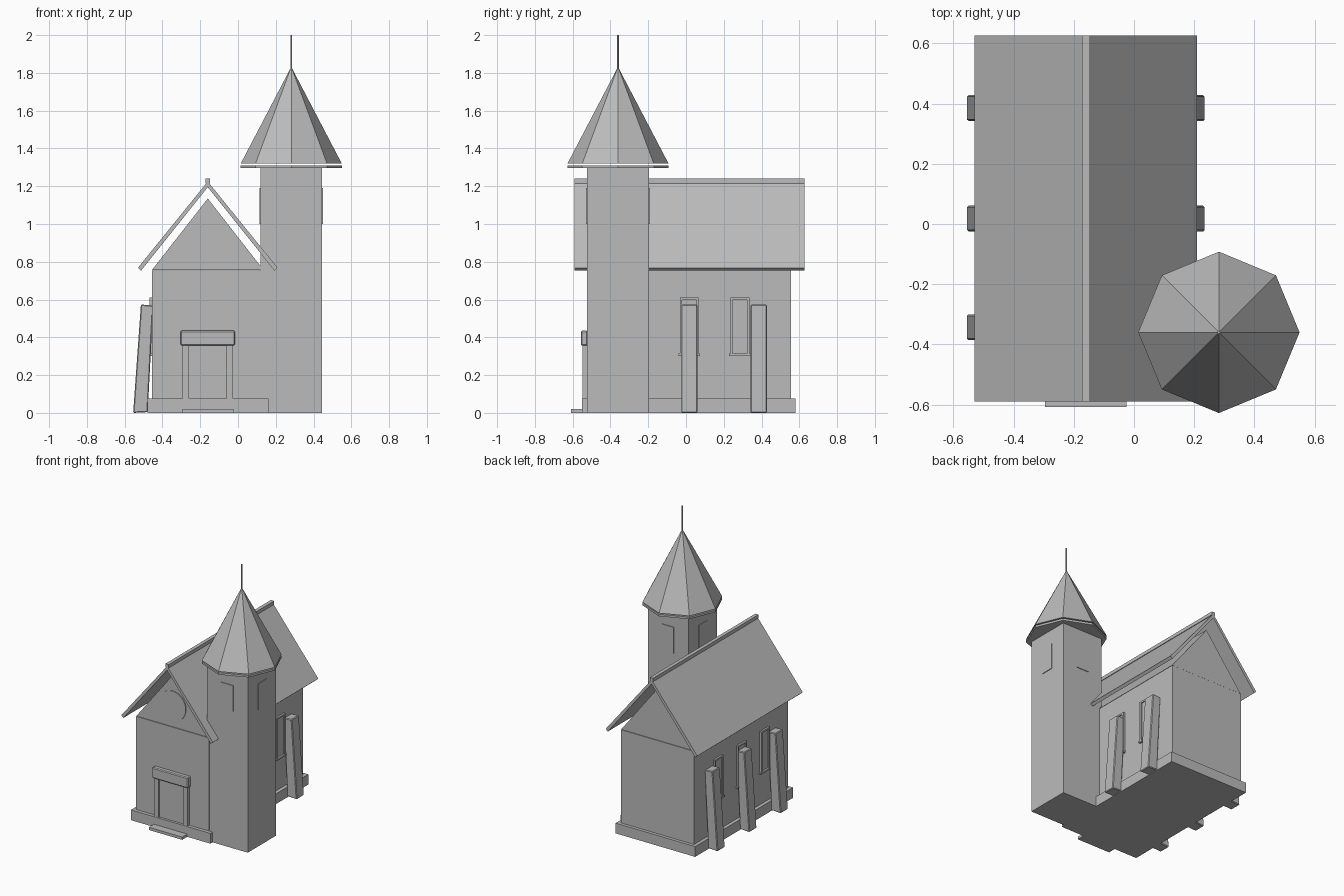
import bpy, bmesh, math
from mathutils import Vector

if "Cube" in bpy.data.objects:
    bpy.data.objects.remove(bpy.data.objects["Cube"])

stone = bpy.data.materials.new("plain_grey")
stone.diffuse_color = (0.5, 0.5, 0.5, 1)
stone.use_nodes = True
stone.node_tree.nodes["Principled BSDF"].inputs["Base Color"].default_value = stone.diffuse_color
CX = -0.16            # nave centre line
TX, TY = 0.282, -0.36  # tower centre


def finish(name, bm):
    bmesh.ops.recalc_face_normals(bm, faces=bm.faces)
    me = bpy.data.meshes.new(name)
    bm.to_mesh(me)
    bm.free()
    me.materials.append(stone)
    ob = bpy.data.objects.new(name, me)
    bpy.context.collection.objects.link(ob)
    return ob


def box(name, x, y, z, bevel=0):
    bm = bmesh.new()
    bmesh.ops.create_cube(bm, size=1)
    for v in bm.verts:
        v.co = Vector([(a + b) / 2 + c * (b - a) for (a, b), c in zip((x, y, z), v.co)])
    if bevel:
        bmesh.ops.bevel(bm, geom=bm.edges[:], offset=bevel, segments=1, affect='EDGES')
    return finish(name, bm)


def prism(name, profile, y0, y1, bevel=0):
    """Extrude an x-z profile along y."""
    bm = bmesh.new()
    f = bm.faces.new([bm.verts.new((x, y0, z)) for x, z in profile])
    ext = bmesh.ops.extrude_face_region(bm, geom=[f])["geom"]
    bmesh.ops.translate(bm, vec=(0, y1 - y0, 0),
                        verts=[v for v in ext if isinstance(v, bmesh.types.BMVert)])
    if bevel:
        bmesh.ops.recalc_face_normals(bm, faces=bm.faces)
        bmesh.ops.bevel(bm, geom=bm.edges[:], offset=bevel, segments=1, affect='EDGES')
    return finish(name, bm)


def cone(name, x, y, z0, z1, r0, r1, sides):
    bm = bmesh.new()
    bmesh.ops.create_cone(bm, cap_ends=True, segments=sides, radius1=r0, radius2=r1, depth=z1 - z0)
    bmesh.ops.translate(bm, verts=bm.verts, vec=(x, y, (z0 + z1) / 2))
    return finish(name, bm)


# Nave: plinth, walls, gable
box("plinth", (-0.48, 0.162), (-0.55, 0.58), (0, 0.075))
box("nave_walls", (-0.455, 0.135), (-0.525, 0.557), (0.01, 0.755))
prism("gable", [(-0.455, 0.757), (0.135, 0.757), (CX, 1.135)], -0.523, 0.555)

# Roof slabs and ridge
for s, side in ((-1, "left"), (1, "right")):
    prism("roof_" + side, [(CX + s * 0.37, 0.768), (CX, 1.225), (CX, 1.195), (CX + s * 0.353, 0.753)],
          -0.59, 0.627)
box("roof_ridge", (CX - 0.013, CX + 0.013), (-0.59, 0.627), (1.215, 1.24))

# Round window on the front gable
rose = cone("round_window", 0, 0, -0.004, 0.004, 0.108, 0.108, 32)
rose.rotation_euler = (math.pi / 2, 0, 0)
rose.location = (CX, -0.525, 0.912)

# Doorway and step
box("door", (CX - 0.1, CX + 0.1), (-0.532, -0.52), (0.07, 0.36))
for s, side in ((-1, "left"), (1, "right")):
    a, b = sorted((CX + s * 0.1, CX + s * 0.134))
    box("door_post_" + side, (a, b), (-0.548, -0.52), (0.07, 0.36))
box("door_lintel", (CX - 0.145, CX + 0.145), (-0.557, -0.52), (0.357, 0.435), 0.006)
box("door_step", (CX - 0.135, CX + 0.135), (-0.608, -0.53), (0, 0.02))

# Side windows and leaning buttresses (the tower replaces the front right ones)
for s, side in ((-1, "left"), (1, "right")):
    def span(a, b):
        return tuple(sorted((CX + s * a, CX + s * b)))
    for y in (0.285, 0.017, -0.25)[:3 if s < 0 else 2]:
        box("window_pane_" + side, span(0.28, 0.300), (y - 0.04, y + 0.04), (0.315, 0.6))
        for e in (-1, 1):
            a, b = sorted((y + e * 0.038, y + e * 0.05))
            box("window_jamb_" + side, span(0.28, 0.308), (a, b), (0.31, 0.61))
        box("window_head_" + side, span(0.28, 0.308), (y - 0.05, y + 0.05), (0.598, 0.61))
        box("window_sill_" + side, span(0.28, 0.312), (y - 0.058, y + 0.058), (0.302, 0.314))
    for y in (0.385, 0.018, -0.343)[:3 if s < 0 else 2]:
        prism("buttress_" + side,
              [(CX + s * d, z) for d, z in ((0.395, 0), (0.318, 0.004), (0.289, 0.568), (0.354, 0.574))],
              y - 0.043, y + 0.043, 0.005)

# Tower, belfry plates, eave, spire and finial
H = 0.164
box("tower", (TX - H, TX + H), (TY - H, TY + H), (0, 1.3))
for s in (-1, 1):
    c = TX + s * H
    box("belfry_window_side", (c - 0.005, c + 0.005), (TY - 0.048, TY + 0.048), (1.0, 1.19))
    c = TY + s * H
    box("belfry_window_end", (TX - 0.048, TX + 0.048), (c - 0.005, c + 0.005), (1.0, 1.19))
cone("tower_eave", TX, TY, 1.296, 1.311, 0.268, 0.268, 8)
cone("spire", TX, TY, 1.319, 1.832, 0.268, 0, 8)
cone("finial", TX, TY, 1.81, 2.0, 0.005, 0.005, 8)
